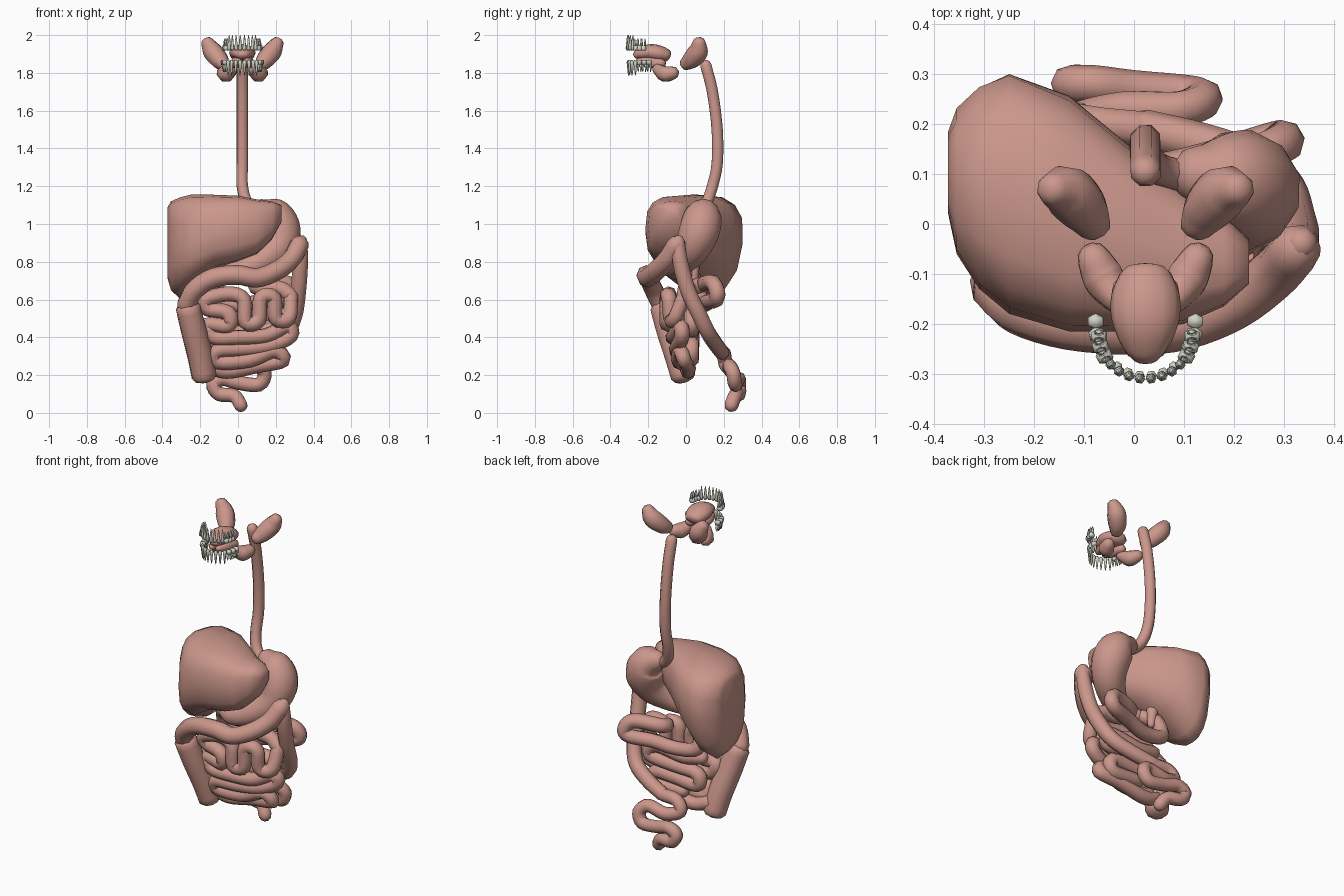
import bpy, bmesh, math
from mathutils import Vector

CX = 0.023  # middle of the mouth and throat


def material(name, col):
    m = bpy.data.materials.new(name)
    m.diffuse_color = (*col, 1)
    return m


FLESH = material("flesh", (0.60, 0.31, 0.26))
ENAMEL = material("enamel", (0.62, 0.64, 0.55))


def skin(bm, rings):
    """Bridge consecutive rings of points and close both ends."""
    vr = [[bm.verts.new(p) for p in r] for r in rings]
    n = len(vr[0])
    for a, b in zip(vr, vr[1:]):
        for i in range(n):
            bm.faces.new((a[i], a[(i + 1) % n], b[(i + 1) % n], b[i]))
    bm.faces.new(vr[0][::-1])
    bm.faces.new(vr[-1])


def finish(bm, name, mat):
    bmesh.ops.recalc_face_normals(bm, faces=bm.faces)
    me = bpy.data.meshes.new(name)
    bm.to_mesh(me)
    bm.free()
    me.shade_smooth()
    me.materials.append(mat)
    ob = bpy.data.objects.new(name, me)
    bpy.context.collection.objects.link(ob)
    return ob


def tube(name, pts, r=None, sides=8, steps=4, stretch=(1, 1, 1), mirror=False, dome=1.0):
    """Rounded tube through pts (x, y, z[, radius]); stretch scales the cross-section."""
    P = [Vector(p if len(p) == 4 else (*p, r)) for p in pts]
    Q = [2 * P[0] - P[1]] + P + [2 * P[-1] - P[-2]]
    path = []
    for a, b, c, d in zip(Q, Q[1:], Q[2:], Q[3:]):
        for k in range(steps):
            t = k / steps
            path.append(0.5 * (2 * b + (c - a) * t + (2 * a - 5 * b + 4 * c - d) * t * t
                               + (3 * b - a - 3 * c + d) * t ** 3))
    path.append(P[-1])
    pos = [p.to_3d() for p in path]
    rad = [p[3] for p in path]
    d0 = (pos[0] - pos[1]).normalized()
    d1 = (pos[-1] - pos[-2]).normalized()
    # domed ends
    pos = ([pos[0] + d0 * rad[0] * k * dome for k in (0.85, 0.55)] + pos
           + [pos[-1] + d1 * rad[-1] * k * dome for k in (0.55, 0.85)])
    rad = [rad[0] * k for k in (0.35, 0.78)] + rad + [rad[-1] * k for k in (0.78, 0.35)]
    u = None
    rings = []
    for i, p in enumerate(pos):
        t = (pos[min(i + 1, len(pos) - 1)] - pos[max(i - 1, 0)]).normalized()
        if u is None:
            u = t.orthogonal()
        u = (u - t * u.dot(t)).normalized()
        v = t.cross(u)
        ring = []
        for k in range(sides):
            a = math.tau * (k + 0.5) / sides
            o = (u * math.cos(a) + v * math.sin(a)) * rad[i]
            ring.append(p + Vector(o[j] * stretch[j] for j in range(3)))
        rings.append(ring)
    bm = bmesh.new()
    skin(bm, rings)
    if mirror:
        skin(bm, [[Vector((2 * CX - q.x, q.y, q.z)) for q in ring] for ring in rings])
    return finish(bm, name, FLESH)


# liver: slices across x as (x, y front, y back, z bottom, z top, rise of the front lower edge)
LIVER = [(-0.372, 0.02, 0.19, 0.71, 1.09, 0.0), (-0.355, -0.06, 0.24, 0.65, 1.12, 0.03),
         (-0.31, -0.13, 0.285, 0.61, 1.14, 0.09), (-0.25, -0.18, 0.31, 0.64, 1.155, 0.08),
         (-0.13, -0.215, 0.26, 0.75, 1.155, 0.03), (0.0, -0.215, 0.15, 0.80, 1.15, 0.0),
         (0.10, -0.20, 0.07, 0.84, 1.13, 0.0), (0.18, -0.165, 0.02, 0.92, 1.12, 0.0),
         (0.23, -0.12, -0.03, 1.01, 1.10, 0.0)]
rings = []
for x, y0, y1, z0, z1, rise in LIVER:
    ring = []
    for k in range(16):
        a = math.tau * k / 16
        c, s = math.cos(a), math.sin(a)
        c, s = math.copysign(abs(c) ** 0.68, c), math.copysign(abs(s) ** 0.68, s)
        z = (z0 + z1) / 2 + s * (z1 - z0) / 2
        if s < 0:
            z -= rise * s * max(-c, -0.2)
        y = (y0 + y1) / 2 + c * (y1 - y0) / 2
        if c > 0:
            y -= max(0, 0.98 - z) * 0.12  # back leans in towards the lower tip
        ring.append((x, y, z))
    rings.append(ring)
bm = bmesh.new()
skin(bm, rings)
finish(bm, "liver", FLESH)

# food pipe and stomach
tube("oesophagus", [(CX, 0.105, 1.84), (CX, 0.14, 1.70), (CX, 0.165, 1.50), (CX, 0.165, 1.32),
                    (CX, 0.14, 1.20), (0.05, 0.11, 1.11), (0.12, 0.09, 1.05)], 0.032)
tube("stomach", [(0.13, 0.10, 1.075, 0.06), (0.19, 0.09, 1.04, 0.10), (0.225, 0.07, 0.96, 0.11),
                 (0.205, 0.03, 0.87, 0.095), (0.12, -0.03, 0.80, 0.075), (0.02, -0.06, 0.76, 0.055),
                 (-0.06, -0.03, 0.75, 0.04)], sides=12)
tube("gallbladder", [(-0.10, 0.05, 0.86, 0.03), (-0.10, 0.04, 0.78, 0.035), (-0.09, 0.04, 0.68, 0.022)])

# duodenum and rear loop
tube("duodenum", [(-0.07, -0.02, 0.75), (-0.13, 0.04, 0.71), (-0.13, 0.08, 0.60), (0.0, 0.09, 0.57),
                  (0.14, 0.12, 0.59), (0.27, 0.16, 0.60), (0.30, 0.165, 0.64), (0.25, 0.14, 0.69),
                  (0.10, 0.09, 0.68), (0.12, 0.02, 0.66), (0.22, 0.0, 0.66), (0.28, -0.01, 0.62)], 0.042)

# small intestine coils
tube("small_intestine_front", [
    (0.28, -0.01, 0.62), (0.27, -0.06, 0.50), (0.20, -0.08, 0.50), (0.19, -0.09, 0.61),
    (0.12, -0.10, 0.61), (0.11, -0.10, 0.49), (0.04, -0.10, 0.48), (0.03, -0.10, 0.60),
    (-0.05, -0.09, 0.63), (-0.17, -0.08, 0.60), (-0.16, -0.07, 0.55), (-0.05, -0.09, 0.53),
    (-0.05, -0.08, 0.46), (-0.16, -0.06, 0.47), (-0.13, -0.06, 0.40), (0.0, -0.07, 0.40),
    (0.15, -0.06, 0.41), (0.26, -0.03, 0.46), (0.28, -0.02, 0.41), (0.18, -0.04, 0.36),
    (0.04, -0.05, 0.34), (-0.11, -0.05, 0.33), (-0.11, -0.03, 0.27), (0.06, -0.04, 0.28),
    (0.19, -0.03, 0.33), (0.24, -0.01, 0.28), (0.10, 0.01, 0.25), (-0.06, 0.01, 0.22),
    (-0.16, 0.0, 0.25)], 0.040)
tube("small_intestine_rear", [
    (-0.12, 0.02, 0.52), (0.0, 0.03, 0.50), (0.18, 0.03, 0.52), (0.22, 0.03, 0.45),
    (0.05, 0.03, 0.43), (-0.10, 0.03, 0.42), (-0.10, 0.03, 0.35), (0.05, 0.03, 0.36),
    (0.18, 0.03, 0.36), (0.18, 0.03, 0.29), (0.0, 0.03, 0.29)], 0.041)

# large intestine
tube("ascending_colon", [(-0.18, -0.015, 0.19, 0.066), (-0.20, -0.045, 0.30, 0.069),
                         (-0.235, -0.09, 0.44, 0.069), (-0.265, -0.125, 0.56, 0.066)], sides=10, dome=0.5)
tube("transverse_colon", [(-0.275, -0.13, 0.57), (-0.23, -0.17, 0.65), (-0.13, -0.20, 0.715),
                          (0.0, -0.21, 0.73), (0.10, -0.20, 0.715), (0.20, -0.16, 0.75),
                          (0.28, -0.10, 0.81), (0.325, -0.05, 0.89)], 0.052)
tube("descending_colon", [(0.335, -0.04, 0.91, 0.034), (0.33, -0.03, 0.80, 0.044), (0.32, 0.01, 0.65, 0.044),
                          (0.30, 0.07, 0.52, 0.044), (0.25, 0.12, 0.42, 0.043), (0.14, 0.16, 0.36, 0.042),
                          (0.02, 0.19, 0.32, 0.04)])
tube("sigmoid_colon_and_rectum", [
    (0.02, 0.19, 0.32), (-0.08, 0.20, 0.315), (-0.11, 0.21, 0.26), (-0.02, 0.23, 0.23),
    (0.09, 0.23, 0.25), (0.14, 0.25, 0.21), (0.11, 0.26, 0.15), (0.0, 0.27, 0.16),
    (-0.08, 0.28, 0.18), (-0.13, 0.28, 0.15), (-0.10, 0.28, 0.10), (-0.02, 0.26, 0.09),
    (0.015, 0.24, 0.04)], 0.038)

# tongue and salivary glands
tube("tongue", [(CX, -0.10, 1.89, 0.052), (CX, -0.14, 1.90, 0.068), (CX, -0.19, 1.91, 0.068),
                (CX, -0.24, 1.90, 0.05), (CX, -0.265, 1.89, 0.03)],
     sides=12, stretch=(1, 1, 0.62), dome=0.4)
tube("parotid_glands", [(-0.078, -0.005, 1.845, 0.035), (-0.10, 0.03, 1.87, 0.05),
                        (-0.135, 0.065, 1.915, 0.053), (-0.165, 0.07, 1.965, 0.034)],
     mirror=True, dome=0.7)
tube("submandibular_glands", [(-0.08, -0.07, 1.80, 0.036), (-0.06, -0.11, 1.795, 0.044),
                              (-0.035, -0.15, 1.82, 0.03)], mirror=True)
tube("sublingual_glands", [(-0.02, -0.13, 1.85, 0.026), (-0.01, -0.20, 1.855, 0.029),
                           (0.0, -0.25, 1.86, 0.02)], mirror=True)


def teeth(name, z_crown, way, half_width, y_back, depth):
    """Arch of fourteen teeth; way = +1 has roots upward, -1 downward."""
    bm = bmesh.new()
    for i in range(14):
        s = (i - 6.5) / 6.5
        a = math.radians(90) * s
        x, y = CX + half_width * math.sin(a), y_back - depth * math.cos(a)
        out, side = Vector((math.sin(a), -math.cos(a), 0)), Vector((math.cos(a), math.sin(a), 0))
        molar = abs(s) > 0.6
        w, d = (0.0155, 0.018) if molar else (0.0105, 0.011)
        h = 0.026 if molar else 0.030

        def ring(z, kw, kd, off=0.0, n=6):
            c = Vector((x, y, z_crown + way * z)) + side * off
            return [c + side * w * kw * math.cos(math.tau * k / n)
                    + out * d * kd * math.sin(math.tau * k / n) for k in range(n)]
        edge = 0.85 if molar else 0.35
        skin(bm, [ring(0, 0.8, edge), ring(h * 0.4, 1.05, 1), ring(h, 0.75, 0.8)]
             + ([] if molar else [ring(h + 0.03, 0.5, 0.55), ring(h + 0.052, 0.15, 0.15)]))
        if molar:
            for o in (-0.007, 0.007):
                skin(bm, [ring(h * 0.9, 0.4, 0.6, o), ring(h + 0.022, 0.3, 0.4, o * 1.3),
                          ring(h + 0.038, 0.1, 0.12, o)])
    finish(bm, name, ENAMEL)


teeth("upper_teeth", 1.918, 1, 0.093, -0.225, 0.085)
teeth("lower_teeth", 1.868, -1, 0.10, -0.195, 0.11)
